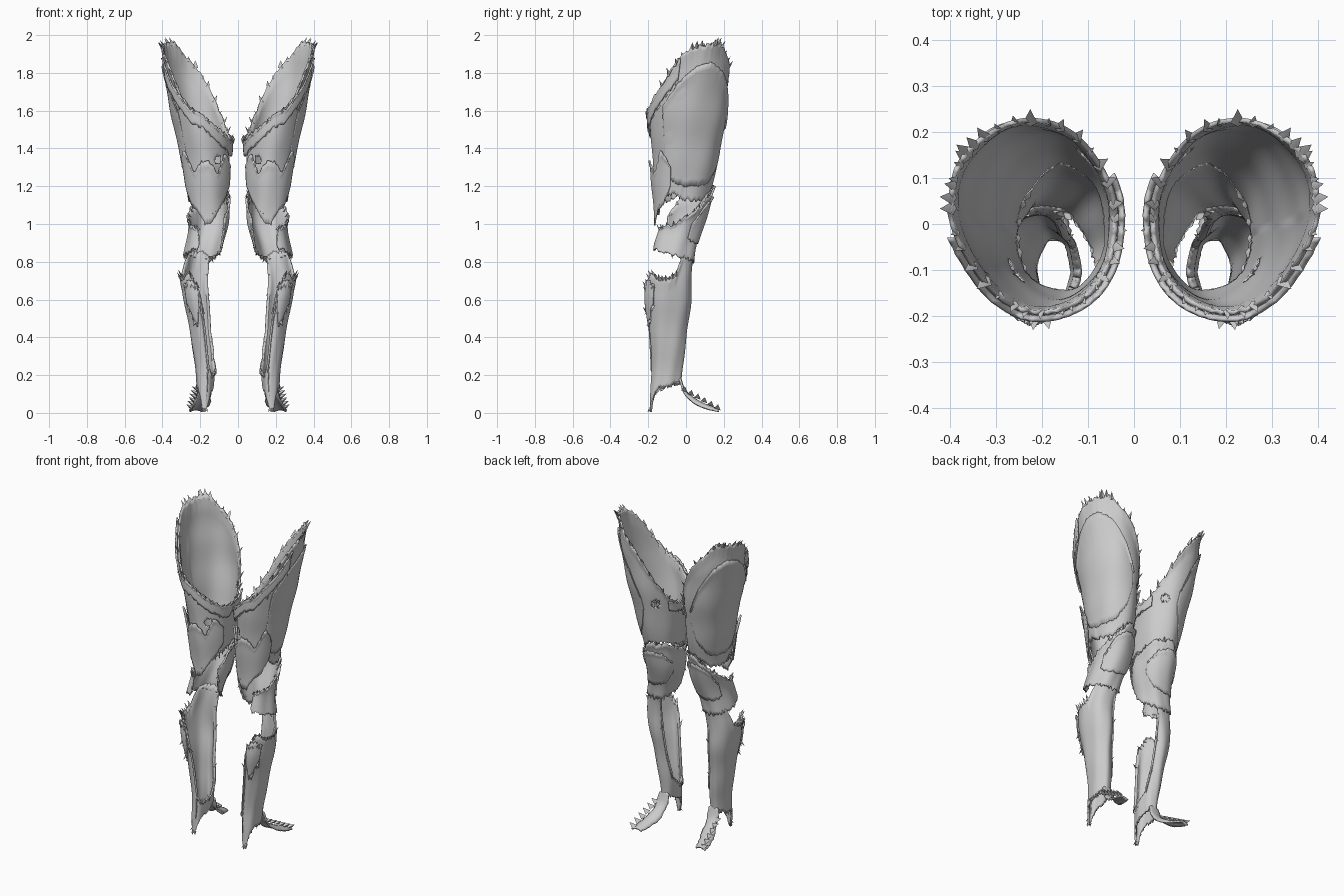
import bpy, bmesh, math, random
from mathutils import Vector

if "Cube" in bpy.data.objects:
    bpy.data.objects.remove(bpy.data.objects["Cube"])

random.seed(4)
grey = bpy.data.materials.new("armour grey")
grey.diffuse_color = (0.6, 0.6, 0.6, 1)
grey.use_nodes = True
grey.node_tree.nodes["Principled BSDF"].inputs["Base Color"].default_value = grey.diffuse_color

# Leg outline: z, inner x, outer x, lowest y, highest y
LEG = [(0.0, .145, .215, -.195, -.03), (.10, .135, .215, -.19, -.03), (.2, .12, .222, -.18, -.02),
       (.4, .13, .25, -.185, .0), (.6, .13, .288, -.215, .03), (.72, .125, .305, -.2, .03),
       (.85, .10, .27, -.17, .035), (1.0, .062, .25, -.15, .085), (1.2, .05, .272, -.165, .14),
       (1.4, .04, .31, -.18, .18), (1.6, .05, .355, -.195, .215), (1.8, .06, .39, -.16, .225),
       (2.0, .08, .402, -.12, .215)]


def lerp_table(table, v):
    if v <= table[0][0]:
        return table[0][1:]
    for a, b in zip(table, table[1:]):
        if v <= b[0]:
            t = (v - a[0]) / (b[0] - a[0])
            return [p + (q - p) * t for p, q in zip(a[1:], b[1:])]
    return table[-1][1:]


def smooth_table(table, v, w):
    """Average of nearby samples, rounding the corners of a table."""
    s = [lerp_table(table, v + w * k) for k in (-1, -.5, 0, .5, 1)]
    return [sum(c) / 5 for c in zip(*s)]


def on_leg(deg, z, out=0.0):
    xi, xo, y0, y1 = smooth_table(LEG, z, .05)
    a = math.radians(deg)
    return Vector(((xi + xo) / 2 + ((xo - xi) / 2 + out) * math.cos(a),
                   (y0 + y1) / 2 + ((y1 - y0) / 2 + out) * math.sin(a), z))


def finish(name, bm, thick):
    bmesh.ops.recalc_face_normals(bm, faces=bm.faces)
    me = bpy.data.meshes.new(name)
    bm.to_mesh(me)
    bm.free()
    me.materials.append(grey)
    ob = bpy.data.objects.new(name, me)
    bpy.context.collection.objects.link(ob)
    if thick:
        s = ob.modifiers.new("thickness", 'SOLIDIFY')
        s.thickness, s.offset = thick, -1
    ob.modifiers.new("pair", 'MIRROR').use_axis = (True, False, False)
    bpy.context.view_layer.objects.active = ob
    ob.select_set(True)
    bpy.ops.object.shade_smooth_by_angle(angle=math.radians(40))
    ob.select_set(False)
    return ob


def shell(name, rim, out=0.0, cols=90, rows=16, jag=.012, thick=.01, ripple=.003, holes=()):
    """Curved plate around the leg; rim rows are angle, bottom z, top z."""
    a0, a1 = rim[0][0], rim[-1][0]
    closed = a1 - a0 == 360
    bm = bmesh.new()
    grid = []
    for i in range(cols if closed else cols + 1):
        d = a0 + (a1 - a0) * i / cols
        lo, hi = lerp_table(rim, d)
        lo = max(.006, lo + random.uniform(-jag, jag))
        hi = min(1.985, hi + random.uniform(-jag, jag))
        col = []
        for j in range(rows + 1):
            t = j / rows
            z = lo + (hi - lo) * t
            wave = ripple * math.sin(9 * z + d * .06) * math.sin(17 * z - d * .05)
            col.append(bm.verts.new(on_leg(d, z, out + wave + .008 * max(0, t - .9) * 10)))
        grid.append(col)
    n = len(grid)
    for i in range(n if closed else n - 1):
        for j in range(rows):
            p, q = grid[i], grid[(i + 1) % n]
            bm.faces.new((p[j], q[j], q[j + 1], p[j + 1]))
    cut = [f for f in bm.faces if any((f.calc_center_median() - Vector(h[:3])).length < h[3] for h in holes)]
    bmesh.ops.delete(bm, geom=cut, context='FACES')
    return finish(name, bm, thick)


def thorns(name, rim, edge, count, size, span=None):
    """Curved little thorns standing along the top or bottom of a plate."""
    bm = bmesh.new()
    a0, a1 = span or (rim[0][0], rim[-1][0])
    for i in range(count):
        d = a0 + (a1 - a0) * (i + random.uniform(.2, .8)) / count
        z = lerp_table(rim, d)[edge]
        sign = 1 if edge else -1
        base = on_leg(d, z - sign * .012, -.003)
        side = (on_leg(d + 2, z) - on_leg(d - 2, z)).normalized()
        up = Vector((0, 0, sign))
        away = side.cross(Vector((0, 0, 1)))
        s = size * random.uniform(.6, 1.2)
        tip = base + away * s * .75 + up * s
        tip.z = min(2.0, max(0.0, tip.z))
        ring = [bm.verts.new(base + v) for v in (side * s * .4, away * s * .3, -side * s * .4, -away * s * .2)]
        tip = bm.verts.new(tip)
        for k in range(4):
            bm.faces.new((ring[k], ring[(k + 1) % 4], tip))
        bm.faces.new(ring[::-1])
    finish(name, bm, 0)


def strip(name, path, thick=.01, steps=18):
    """Arched strip; path rows are t, x, y, z, half width, arch."""
    bm = bmesh.new()
    prev = None
    for i in range(steps + 1):
        x, y, z, w, arch = smooth_table(path, i / steps, .08)
        w += random.uniform(-.005, .005)
        row = [bm.verts.new((x + w * k / 3, y, max(.008, z - arch * (k / 3) ** 2))) for k in range(-3, 4)]
        if prev:
            for k in range(6):
                bm.faces.new((prev[k], prev[k + 1], row[k + 1], row[k]))
        prev = row
    finish(name, bm, thick)


# Thigh plate: tall on the outside, low on the inside
THIGH = [(0, 1.13, 1.94), (30, 1.12, 1.95), (50, 1.12, 1.965), (70, 1.17, 1.9), (90, 1.2, 1.84),
         (110, 1.2, 1.74), (130, 1.2, 1.6), (150, 1.19, 1.5), (180, 1.16, 1.42), (210, 1.13, 1.43),
         (240, 1.1, 1.5), (270, 1.05, 1.58), (290, 1.07, 1.62), (305, 1.1, 1.68), (320, 1.15, 1.8),
         (340, 1.16, 1.9), (360, 1.13, 1.94)]
shell("thigh_plate", THIGH, cols=110, rows=36,
      holes=((.27, -.12, 1.31, .022), (.29, -.1, 1.32, .02), (.1, -.15, 1.34, .025), (.1, .16, 1.46, .025)))
thorns("thigh_rim_thorns", THIGH, 1, 34, .035)
thorns("thigh_hem_thorns", THIGH, 0, 16, .025, (180, 330))
thorns("thigh_corner_spikes", [(0, 1.9, 1.955), (60, 1.9, 1.955)], 1, 2, .05)

# Overlapping plates on the thigh
OUTER = [(-40, 1.3, 1.62), (-20, 1.22, 1.74), (0, 1.2, 1.82), (30, 1.2, 1.86), (55, 1.22, 1.8),
         (80, 1.3, 1.66), (95, 1.42, 1.5)]
shell("outer_thigh_overlay", OUTER, .004, 50, 18, .006, .006)
CUFF = [(205, 1.2, 1.3), (225, 1.12, 1.38), (245, 1.06, 1.27), (262, 1.0, 1.33), (280, 1.0, 1.33),
        (300, 1.08, 1.27), (318, 1.1, 1.4), (335, 1.2, 1.3)]
shell("rear_thigh_cuff", CUFF, .009, 44, 10, .008, .008)
BAND = [(150, 1.42, 1.47), (200, 1.36, 1.43), (235, 1.42, 1.5), (265, 1.5, 1.58), (290, 1.54, 1.62),
        (315, 1.64, 1.74), (340, 1.76, 1.88)]
shell("thigh_rim_band", BAND, .009, 60, 5, .01, .008)
thorns("thigh_band_thorns", BAND, 0, 14, .025)

# Knee plate sweeping diagonally from the front round to the outer rear
KNEE = [(-72, .87, .91), (-60, .87, .98), (-45, .86, .99), (-20, .85, .99), (0, .83, 1.02), (45, .82, 1.1),
        (90, .8, 1.2), (135, .82, 1.19), (165, .85, 1.15), (190, .9, 1.12), (205, .96, 1.06), (212, 1.0, 1.03)]
shell("knee_plate", KNEE, 0, 80, 16, .012, ripple=.006)
thorns("knee_top_thorns", KNEE, 1, 18, .03)
thorns("knee_hem_thorns", KNEE, 0, 14, .028)
KNEECAP = [(30, .92, 1.0), (55, .9, 1.1), (90, .9, 1.15), (125, .92, 1.13), (150, 1.0, 1.06)]
shell("kneecap_overlay", KNEECAP, .008, 40, 10, .006, .008)

# Shin plate: closed at the ankle, open along the inner side
SHIN = [(-104, .01, .24), (-100, .01, .5), (-92, .01, .66), (-75, .01, .7), (-60, .06, .75), (-50, .09, .74), (-30, .13, .71),
        (0, .135, .71), (18, .14, .74), (32, .15, .85), (90, .16, .85), (115, .16, .82), (124, .16, .66),
        (130, .16, .45), (145, .155, .29), (180, .135, .22), (225, .1, .2), (240, .05, .21), (256, .01, .24)]
shell("shin_plate", SHIN, 0, 120, 26, .009)
thorns("shin_top_thorns", SHIN, 1, 14, .034, (-100, 20))
thorns("shin_inner_thorns", SHIN, 1, 6, .024, (112, 145))
thorns("ankle_thorns", SHIN, 0, 14, .018, (-110, 60))
CALF = [(-90, .56, .66), (-75, .46, .69), (-60, .5, .7), (-40, .58, .67)]
shell("calf_overlay", CALF, .009, 24, 8, .012, .008)
thorns("calf_thorns", CALF, 0, 6, .03)

# Foot strip reaching forward, with jagged outer scales
strip("foot_strip", [(0, .172, -.03, .2, .035, .012), (.25, .178, -.005, .12, .04, .02),
                     (.5, .19, .05, .075, .045, .025), (.75, .21, .11, .045, .045, .02),
                     (1, .225, .18, .02, .03, .008)])
bm = bmesh.new()
for k in range(6):
    y, z = -.01 + .035 * k, .12 - .019 * k
    x = .215 + .006 * k
    tri = [bm.verts.new(p) for p in ((x, y - .018, z), (x, y + .018, z - .012), (x + .03, y + .005, z + .02),
                                     (x - .02, y, z + .012))]
    for f in ((0, 1, 2), (1, 3, 2), (3, 0, 2), (0, 3, 1)):
        bm.faces.new([tri[j] for j in f])
finish("foot_scales", bm, 0)
